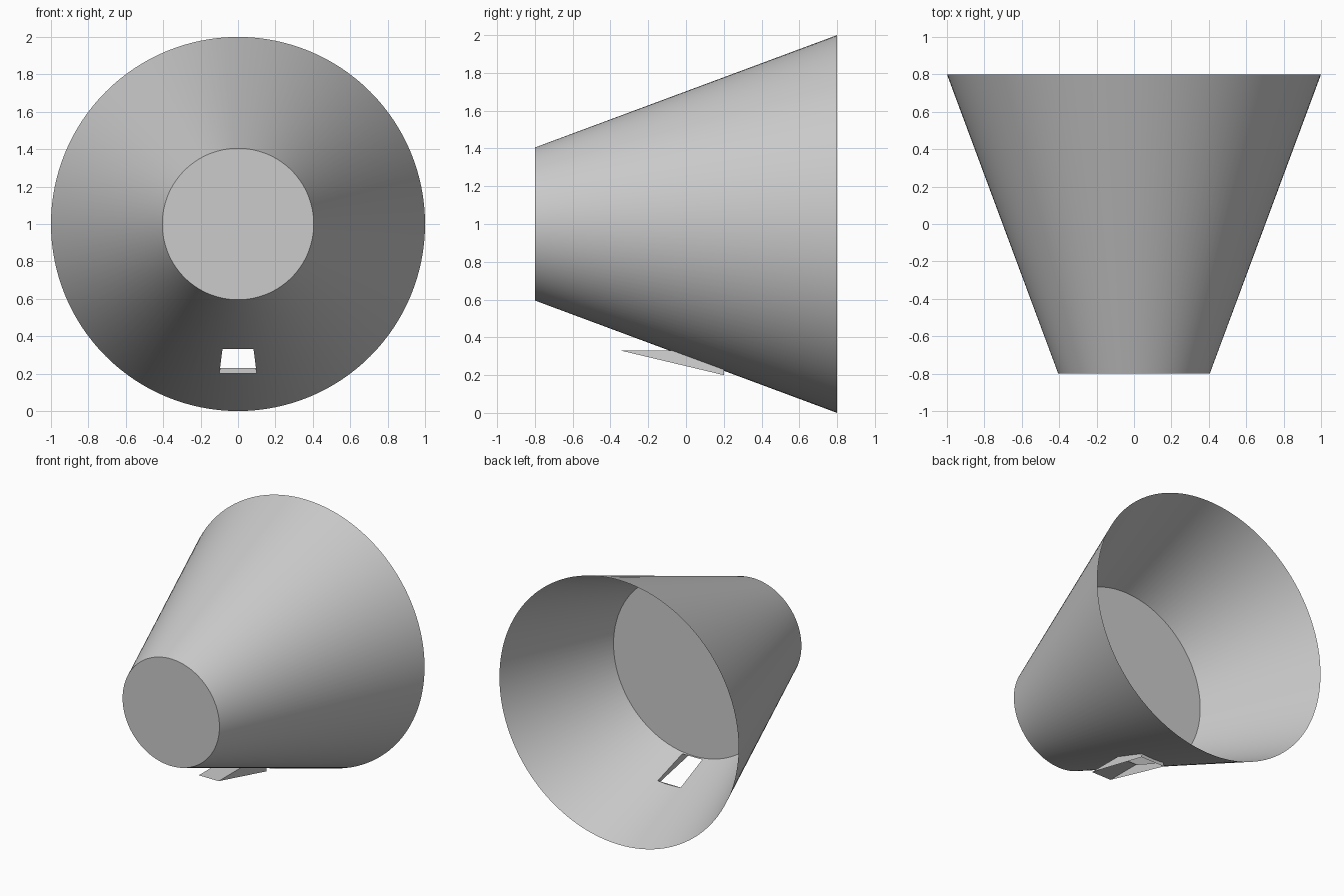
import bpy, bmesh, math
from mathutils import Vector

if "Cube" in bpy.data.objects:
    bpy.data.objects.remove(bpy.data.objects["Cube"])

SEG = 128
R_FRONT, R_BACK, HALF, ZC = 0.405, 1.0, 0.8, 1.0
Y_BULK, Y_END = -0.09, 0.2          # inner bulkhead and rear end of the scoop


def radius(y):
    return R_FRONT + (R_BACK - R_FRONT) * (y + HALF) / (2 * HALF)


def under(x, y):
    """Height of the cone's underside at x, y."""
    return ZC - math.sqrt(radius(y) ** 2 - x * x)


Z_TOP = under(0, Y_BULK)            # flat roof of the scoop


def half_width(z):
    return 0.083 + (Z_TOP - z) * 0.13


def ring(bm, y):
    r = radius(y)
    return [bm.verts.new((r * math.cos(a), y, ZC + r * math.sin(a)))
            for a in (2 * math.pi * i / SEG for i in range(SEG))]


def finish(bm, name, smooth=False):
    me = bpy.data.meshes.new(name)
    bm.to_mesh(me)
    bm.free()
    ob = bpy.data.objects.new(name, me)
    bpy.context.collection.objects.link(ob)
    if smooth:
        bpy.ops.object.select_all(action='DESELECT')
        ob.select_set(True)
        bpy.context.view_layer.objects.active = ob
        bpy.ops.object.shade_smooth_by_angle(angle=math.radians(30))
    return ob


# Tapered shell, closed at the front and open at the back
bm = bmesh.new()
front, back = ring(bm, -HALF), ring(bm, HALF)
for i in range(SEG):
    j = (i + 1) % SEG
    bm.faces.new((front[i], back[i], back[j], front[j]))
bm.faces.new(front)
bmesh.ops.recalc_face_normals(bm, faces=bm.faces)


# Vent opening: slice the underside locally, then remove the inner faces
def near_vent():
    return [f for f in bm.faces
            if abs(f.normal.y) < 0.9 and f.calc_center_median().z < 0.6
            and abs(f.calc_center_median().x) < 0.16]


planes = [((0, 0, Z_TOP), (0, 0, 1)), ((0, Y_END, 0), (0, 1, 0)),
          ((half_width(Z_TOP), 0, Z_TOP), (1, 0, 0.13)),
          ((-half_width(Z_TOP), 0, Z_TOP), (-1, 0, 0.13))]
for co, no in planes:
    fs = near_vent()
    geom = list({e for f in fs for e in f.edges} | {v for f in fs for v in f.verts}) + fs
    bmesh.ops.bisect_plane(bm, geom=geom, dist=1e-6, plane_co=co, plane_no=no)
inside = [f for f in near_vent()
          if all((f.calc_center_median() - Vector(co)).dot(Vector(no)) < 0
                 for co, no in planes)]
bmesh.ops.delete(bm, geom=inside, context='FACES')
finish(bm, "tapered_shell", True)

# Bulkhead disc inside the shell
bm = bmesh.new()
bm.faces.new(ring(bm, Y_BULK))
finish(bm, "inner_bulkhead")

# Scoop: flat roof, two wedge-shaped cheeks and a low rear lip, open below
bm = bmesh.new()
Y_TIP, Z_LOW = -0.35, 0.2
w_top, w_mid, w_low = half_width(Z_TOP), half_width(under(0.095, Y_END)), half_width(Z_LOW)
cols = []
for s in (-1, 1):
    pts = [(s * w_top, Y_TIP, Z_TOP), (s * w_top, Y_BULK + 0.015, Z_TOP),
           (s * w_mid, Y_END, under(w_mid, Y_END)), (s * w_low, Y_END, Z_LOW)]
    cols.append([bm.verts.new(p) for p in pts])
a, b = cols
bm.faces.new(a)
bm.faces.new(b[::-1])
bm.faces.new((a[0], b[0], b[1], a[1]))
bm.faces.new((a[2], b[2], b[3], a[3]))
bmesh.ops.recalc_face_normals(bm, faces=bm.faces)
finish(bm, "intake_scoop")
